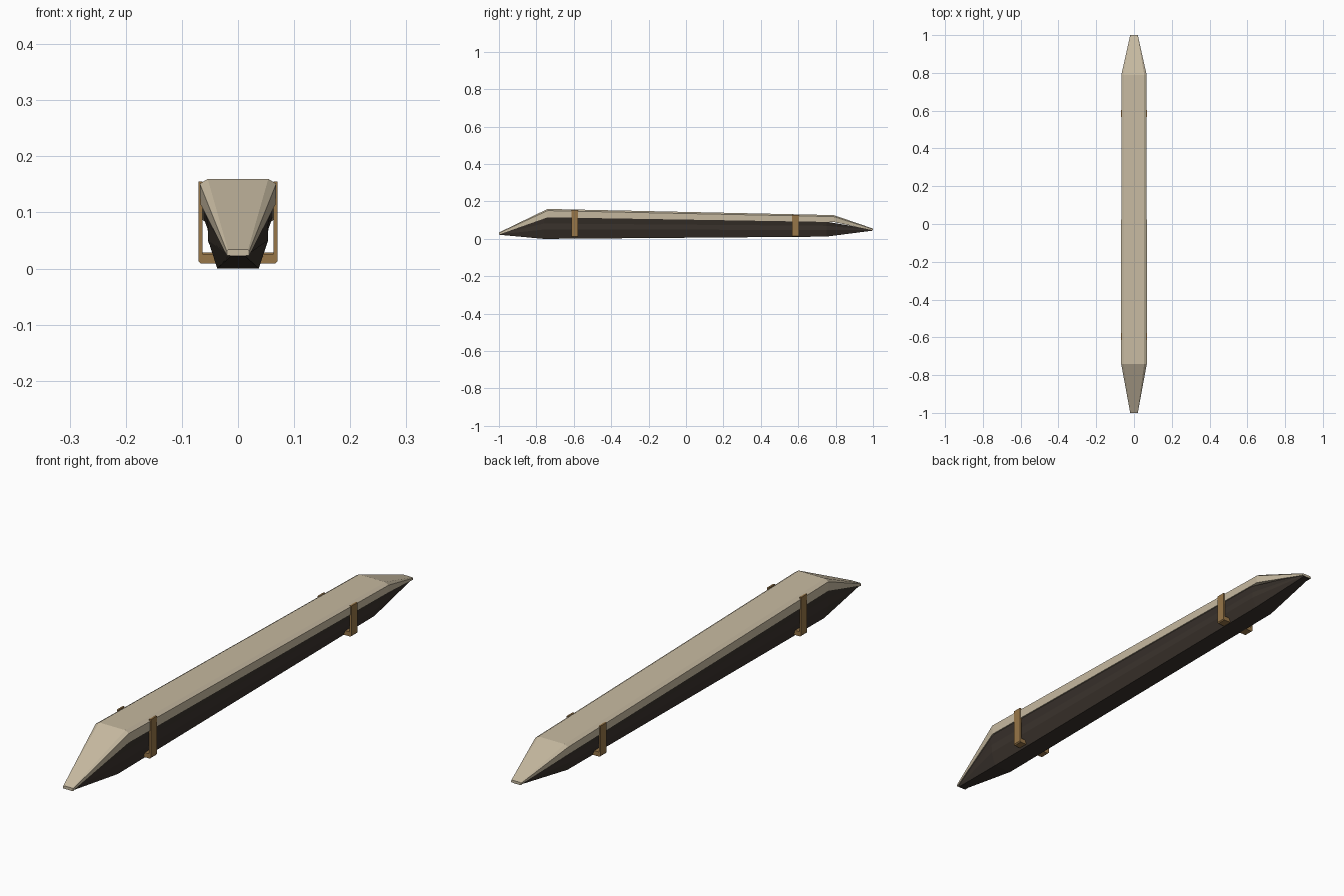
import bpy, bmesh

if "Cube" in bpy.data.objects:
    bpy.data.objects.remove(bpy.data.objects["Cube"])


def material(name, rgb):
    m = bpy.data.materials.new(name)
    m.diffuse_color = (*rgb, 1)
    m.use_nodes = True
    m.node_tree.nodes["Principled BSDF"].inputs["Base Color"].default_value = m.diffuse_color
    return m


CREAM = material("cream", (0.57, 0.49, 0.355))
DARK = material("dark brown", (0.043, 0.033, 0.026))
TAN = material("strap tan", (0.31, 0.18, 0.065))


def loft(name, sections, mat):
    """Skin mirrored half sections, each (y, [(x, z), ...])."""
    bm = bmesh.new()
    rings = []
    for y, half in sections:
        pts = half + [(-x, z) for x, z in reversed(half)]
        rings.append([bm.verts.new((x, y, z)) for x, z in pts])
    n = len(rings[0])
    for a, b in zip(rings, rings[1:]):
        for i in range(n):
            j = (i + 1) % n
            bm.faces.new((a[i], a[j], b[j], b[i]))
    bm.faces.new(rings[0])
    bm.faces.new(rings[-1])
    bmesh.ops.recalc_face_normals(bm, faces=bm.faces)
    me = bpy.data.meshes.new(name)
    bm.to_mesh(me)
    bm.free()
    ob = bpy.data.objects.new(name, me)
    bpy.context.collection.objects.link(ob)
    me.materials.append(mat)
    return ob


# Pale upper shell with narrow shoulders and pointed ends
loft("upper_shell", [
    (-1.00, [(0.020, 0.023), (0.020, 0.031), (0.018, 0.034)]),
    (-0.74, [(0.067, 0.115), (0.068, 0.151), (0.054, 0.160)]),
    (0.79, [(0.066, 0.090), (0.067, 0.119), (0.054, 0.127)]),
    (1.00, [(0.020, 0.046), (0.020, 0.052), (0.018, 0.055)]),
], CREAM)

# Dark tapered hull beneath
loft("lower_hull", [
    (-0.998, [(0.013, 0.022), (0.016, 0.024), (0.017, 0.026), (0.018, 0.028)]),
    (-0.76, [(0.037, 0.000), (0.053, 0.050), (0.054, 0.082), (0.062, 0.116)]),
    (0.75, [(0.037, 0.012), (0.053, 0.048), (0.054, 0.070), (0.062, 0.092)]),
    (0.998, [(0.013, 0.044), (0.016, 0.046), (0.017, 0.048), (0.018, 0.050)]),
], DARK)


# U-shaped straps gripping the sides, with small chamfered lower corners
def strap(name, y, bottom, top, w=0.018):
    o, i, c, t = 0.070, 0.063, 0.004, 0.017
    outline = [(-o, top), (-o, bottom + c), (-o + c, bottom),
               (o - c, bottom), (o, bottom + c), (o, top),
               (i, top), (i, bottom + t), (-i, bottom + t), (-i, top)]
    bm = bmesh.new()
    face = bm.faces.new([bm.verts.new((x, y - w, z)) for x, z in outline])
    new = bmesh.ops.extrude_face_region(bm, geom=[face])["geom"]
    bmesh.ops.translate(bm, vec=(0, 2 * w, 0),
                        verts=[v for v in new if isinstance(v, bmesh.types.BMVert)])
    bmesh.ops.recalc_face_normals(bm, faces=bm.faces)
    me = bpy.data.meshes.new(name)
    bm.to_mesh(me)
    bm.free()
    me.materials.append(TAN)
    bpy.context.collection.objects.link(bpy.data.objects.new(name, me))


strap("front_strap", -0.595, 0.009, 0.155)
strap("rear_strap", 0.585, 0.012, 0.127)
